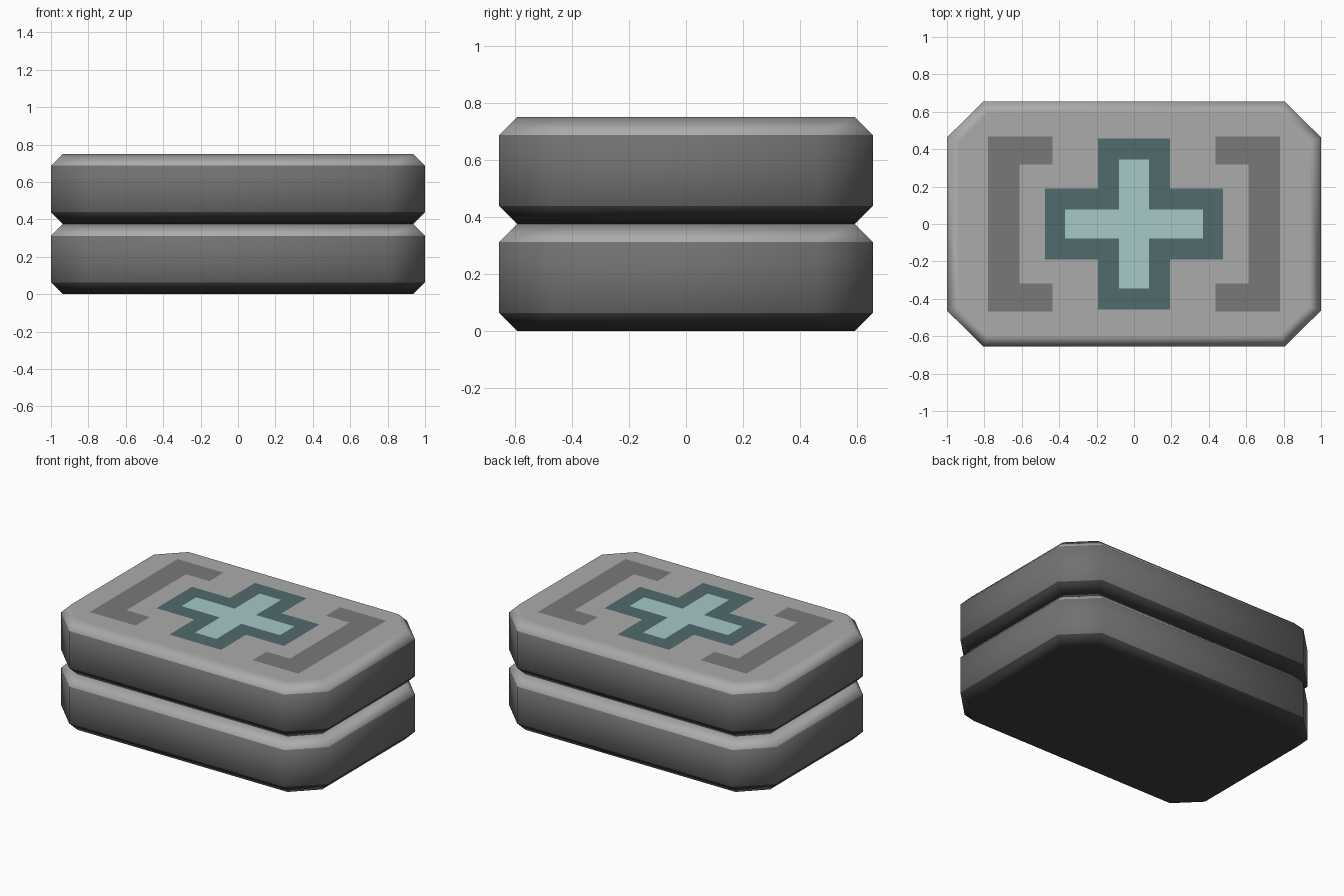
import bpy, bmesh

if "Cube" in bpy.data.objects:
    bpy.data.objects.remove(bpy.data.objects["Cube"])


def octagon(x, y, cx, cy):
    # Chamfered rectangle: half sizes x, y; chamfer starts at cx, cy
    return [(cx, -y), (x, -cy), (x, cy), (cx, y), (-cx, y), (-x, cy), (-x, -cy), (-cx, -y)]


def make_material(name, color):
    mat = bpy.data.materials.new(name)
    mat.diffuse_color = (*color, 1)
    mat.use_nodes = True
    mat.node_tree.nodes["Principled BSDF"].inputs["Base Color"].default_value = mat.diffuse_color
    return mat


def make_object(name, bm, mats):
    me = bpy.data.meshes.new(name)
    bm.to_mesh(me)
    bm.free()
    for mat in mats:
        me.materials.append(mat)
    ob = bpy.data.objects.new(name, me)
    bpy.context.collection.objects.link(ob)
    return ob


# Case colours: underside, wall, lid
CASE = [make_material("underside", (0.05,) * 3), make_material("wall", (0.165,) * 3),
        make_material("lid", (0.41,) * 3)]


def slab(name, z, h=0.375, b=0.063):
    # Octagonal slab: rims blend into the flat caps, hard edges at the wall
    inner, outer = octagon(0.937, 0.592, 0.785, 0.44), octagon(1, 0.655, 0.805, 0.463)
    levels = [(inner, z), (outer, z + b), (outer, z + h - b), (inner, z + h)]
    bm = bmesh.new()
    rings = [[bm.verts.new((px, py, lz)) for px, py in pts] for pts, lz in levels]
    for band, (lo, hi) in enumerate(zip(rings, rings[1:])):
        for i in range(8):
            j = (i + 1) % 8
            bm.faces.new((lo[i], lo[j], hi[j], hi[i])).material_index = band
    bm.faces.new(rings[0][::-1])
    bm.faces.new(rings[-1]).material_index = 2
    for f in bm.faces:
        f.smooth = True
    for ring in rings[1:3]:
        for i in range(8):
            bm.edges.get((ring[i], ring[i - 1])).smooth = False
    ob = make_object(name, bm, CASE)
    # Cap corners point straight up or down; the rest keep automatic normals
    ob.data.normals_split_custom_set_from_vertices(
        [(0, 0, -1)] * 8 + [(0, 0, 0)] * 16 + [(0, 0, 1)] * 8)
    return ob


def inlay(name, pts, z, color):
    # Flat coloured marking lying on the lid
    bm = bmesh.new()
    face = bm.faces.new([bm.verts.new((x, y, z)) for x, y in pts])
    face.normal_update()
    if face.normal.z < 0:
        face.normal_flip()
    return make_object(name, bm, [make_material(name + "_colour", color)])


def cross(w, h, ax, ay):
    # Plus outline: half extents w, h; arm half widths ax (upright), ay (level)
    q = [(w, ay), (ax, ay), (ax, h)]
    return (q + [(-x, y) for x, y in q[::-1]] + [(-x, -y) for x, y in q]
            + [(x, -y) for x, y in q[::-1]])


# Case halves
slab("lower_case", 0)
slab("upper_case", 0.375)

# Cross marking
inlay("cross_border", cross(0.477, 0.457, 0.193, 0.19), 0.751, (0.083, 0.145, 0.155))
inlay("cross_centre", cross(0.368, 0.345, 0.08, 0.078), 0.752, (0.385, 0.58, 0.59))

# Side brackets
half = [(0.437, 0.318), (0.437, 0.468), (0.78, 0.468)]
half = half + [(x, -y) for x, y in half[::-1]] + [(0.612, -0.318), (0.612, 0.318)]
for side, s in (("right", 1), ("left", -1)):
    inlay(side + "_bracket", [(s * x, y) for x, y in half], 0.751, (0.19, 0.19, 0.195))
